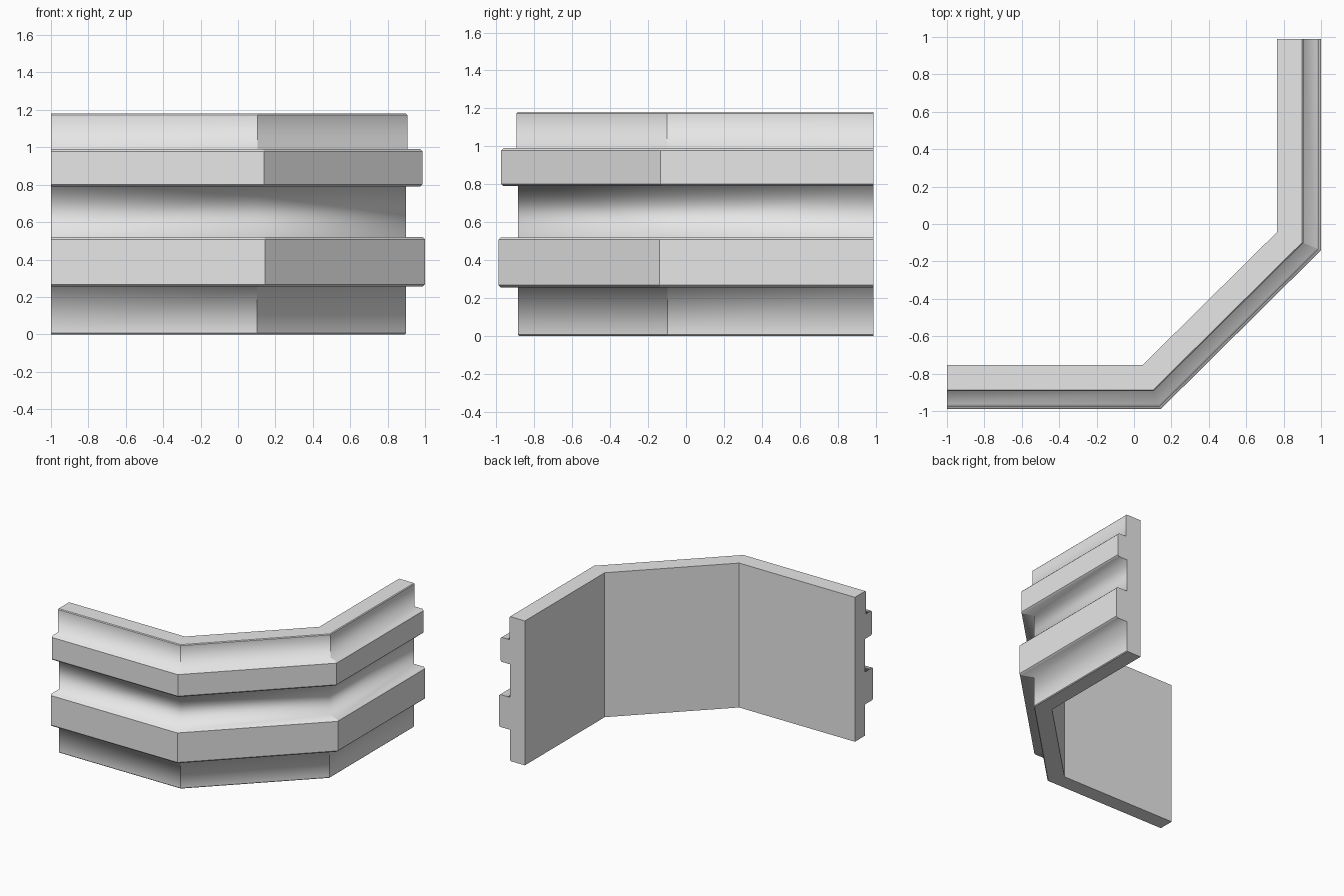
import bpy
import bmesh
from mathutils import Vector

cube = bpy.data.objects.get("Cube")
if cube:
    bpy.data.objects.remove(cube, do_unlink=True)

# Plain grey material
grey = bpy.data.materials.new("plain grey")
grey.use_nodes = True
colour = (0.8, 0.8, 0.8, 1)
grey.diffuse_color = colour
grey.node_tree.nodes["Principled BSDF"].inputs["Base Color"].default_value = colour

B = 0.012   # bevel on the outer band edges
S = 0.006   # bevel on the wall rims


def band(depth, low, high):
    """Outer edge of a raised band: (depth, height, sharp crease)."""
    return [(depth - B, low, False), (depth, low + B, True),
            (depth, high - B, True), (depth - B, high, False)]


# Cross-section from the inner foot, up the moulded outside, to the inner top
WALL, RIM = 0.132, 0.14
profile = [(0, 0, True), (WALL - S, 0, True), (WALL, S, True), (WALL, 0.255, False)]
profile += band(0.235, 0.255, 0.52)
recess_start = len(profile)
profile += [(WALL, 0.52, False), (WALL, 0.79, False)]
profile += band(0.222, 0.79, 0.99)
profile += [(RIM, 0.99, False), (RIM, 1.18 - S, True), (RIM - S, 1.18, True), (0, 1.18, True)]

# Inner wall path, with the outward mitre direction at each station
T = 0.4142
path = [((-1, -0.753), (0, -1)), ((0.047, -0.753), (T, -1)),
        ((0.765, -0.043), (1, -T)), ((0.765, 0.988), (1, 0))]

# Sweep the cross-section along the path
bm = bmesh.new()
rings = []
for base, out in path:
    rings.append([bm.verts.new((base[0] + out[0] * d, base[1] + out[1] * d, z))
                  for d, z, _ in profile])
n = len(profile)
for a, b in zip(rings, rings[1:]):
    for j in range(n):
        k = (j + 1) % n
        bm.faces.new((a[j], a[k], b[k], b[j]))
bm.faces.new(rings[0])
bm.faces.new(rings[-1])
bmesh.ops.recalc_face_normals(bm, faces=bm.faces[:])

# Soft coves inside the steps, crisp creases at corners and ends
for f in bm.faces:
    f.smooth = True
for a, b in zip(rings, rings[1:]):
    for j, (_, _, sharp) in enumerate(profile):
        bm.edges.get((a[j], b[j])).smooth = not sharp
for i, ring in enumerate(rings):
    for j in range(n):
        in_recess = j == recess_start
        inner = 0 < i < len(rings) - 1
        bm.edges.get((ring[j], ring[(j + 1) % n])).smooth = in_recess and inner

mesh = bpy.data.meshes.new("moulded_corner_wall")
bm.to_mesh(mesh)
bm.free()
mesh.materials.append(grey)
wall = bpy.data.objects.new("moulded_corner_wall", mesh)
bpy.context.collection.objects.link(wall)
